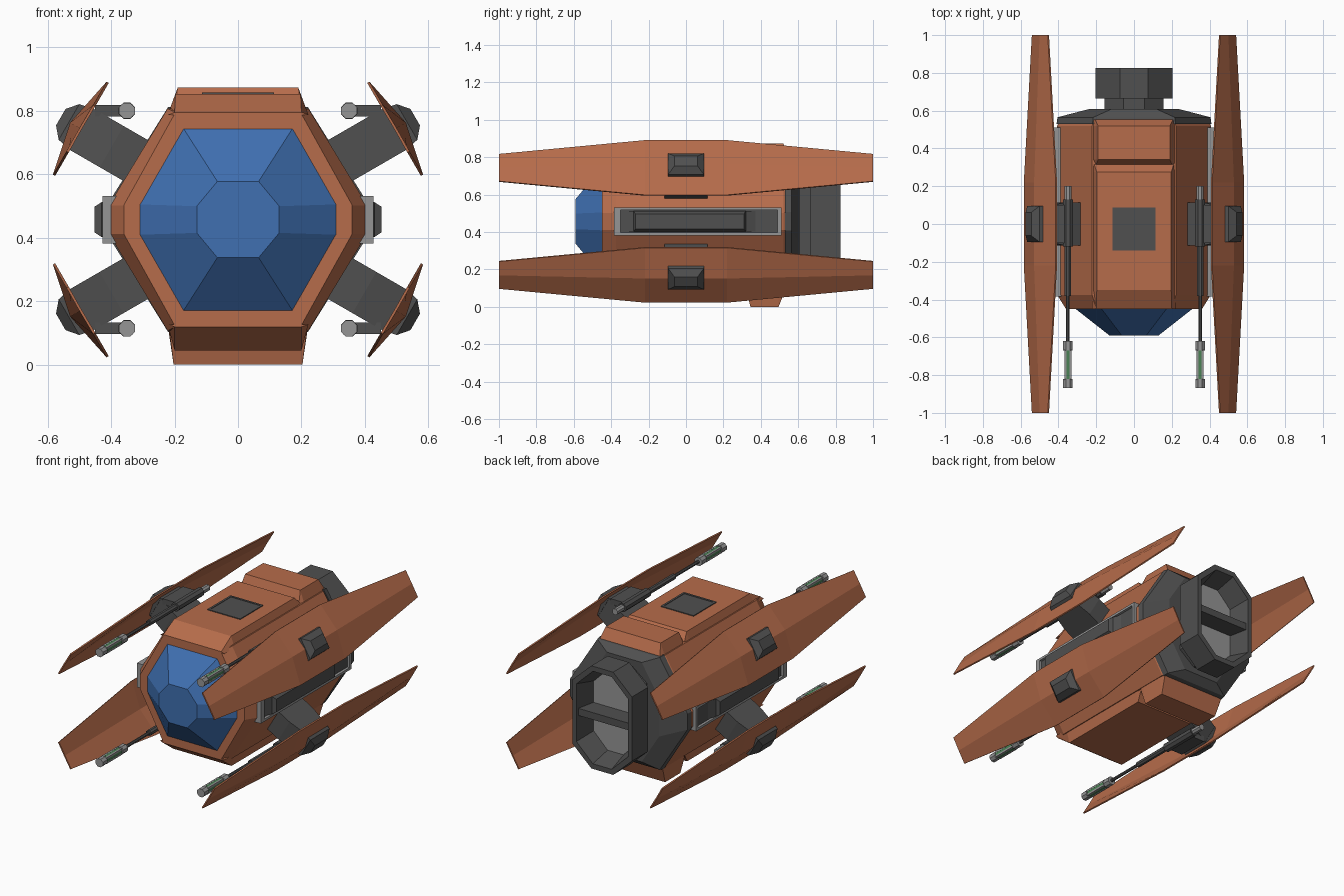
import bpy, bmesh, math
from mathutils import Vector

if "Cube" in bpy.data.objects:
    bpy.data.objects.remove(bpy.data.objects["Cube"])

CZ = 0.457  # height of the ship's axis


def material(name, rgb):
    m = bpy.data.materials.new(name)
    m.diffuse_color = (*rgb, 1)
    m.use_nodes = True
    m.node_tree.nodes["Principled BSDF"].inputs["Base Color"].default_value = m.diffuse_color
    return m


ORANGE = material("orange_paint", (0.47, 0.15, 0.07))
BLUE = material("blue_glass", (0.05, 0.16, 0.44))
DARK = material("dark_metal", (0.08, 0.08, 0.08))
LIGHT = material("light_metal", (0.3, 0.3, 0.3))
GREEN = material("green_core", (0.07, 0.22, 0.09))


def loft(name, rings, mat, sx=1, sz=1, closed=False):
    """Skin a list of point rings; sx, sz mirror about the ship's axis."""
    bm = bmesh.new()
    vs = [[bm.verts.new((sx * x, y, CZ + sz * z)) for x, y, z in r] for r in rings]
    pairs = list(zip(vs, vs[1:])) + ([(vs[-1], vs[0])] if closed else [])
    for a, b in pairs:
        n = len(a)
        for i in range(n):
            j = (i + 1) % n
            bm.faces.new((a[i], a[j], b[j], b[i]))
    if not closed:
        bm.faces.new(vs[0])
        bm.faces.new(vs[-1])
    bmesh.ops.recalc_face_normals(bm, faces=bm.faces[:])
    me = bpy.data.meshes.new(name)
    bm.to_mesh(me)
    bm.free()
    me.materials.append(mat)
    ob = bpy.data.objects.new(name, me)
    bpy.context.collection.objects.link(ob)
    return ob


def octo(y, x, z, cx, cz):
    """Tall octagon in the xz plane: half sizes x, z and corner positions cx, cz."""
    q = [(cx, z), (x, cz), (x, -cz), (cx, -z)]
    return [(a, y, b) for a, b in q] + [(-a, y, b) for a, b in reversed(q)]


def box(name, x0, x1, y0, y1, z0, z1, mat, sx=1, sz=1):
    rings = [[(x0, y, z0), (x1, y, z0), (x1, y, z1), (x0, y, z1)] for y in (y0, y1)]
    return loft(name, rings, mat, sx, sz)


def tube(name, stations, x, z, mat, sx, sz, n=8):
    """Turned part along y from (y, radius) stations."""
    rings = [[(x + r * math.cos((i + .5) * math.tau / n), y,
               z + r * math.sin((i + .5) * math.tau / n)) for i in range(n)]
             for y, r in stations]
    return loft(name, rings, mat, sx, sz)


def radial(r, t, y):
    """Point on the 30 degree wing axis: r outward, t across."""
    c, s = math.cos(math.radians(30)), math.sin(math.radians(30))
    return (r * c - t * s, y, r * s + t * c)


def radial_block(name, stations, mat, sx, sz):
    """Block along the wing axis from (r, half y, half t) stations."""
    rings = [[radial(r, -t, -h), radial(r, -t, h), radial(r, t, h), radial(r, t, -h)]
             for r, h, t in stations]
    return loft(name, rings, mat, sx, sz)


# hull with bevelled ends
loft("hull", [octo(-.45, .36, .338, .197, .045), octo(-.375, .407, .35, .222, .045),
              octo(.52, .407, .35, .222, .045), octo(.55, .39, .335, .21, .045)], ORANGE)

# cockpit glass
loft("canopy", [octo(-.445, .315, .292, .175, .048),
                octo(-.59, .13, .12, .065, .042)], BLUE)


# raised slabs on roof and belly, rear roof block, belly skid
def slab(name, stations, sz):
    rings = [[(-.222, y, .33), (.222, y, .33), (x, y, z), (-x, y, z)] for y, x, z in stations]
    loft(name, rings, ORANGE, 1, sz)


slab("roof_slab", [(-.45, .2, .338), (-.35, .197, .396), (.275, .197, .396), (.315, .21, .352)], 1)
slab("belly_slab", [(-.45, .2, .338), (-.35, .2, .412), (.275, .2, .412), (.315, .21, .352)], -1)
slab("rear_roof_block", [(.315, .2, .352), (.342, .19, .416), (.52, .19, .416), (.56, .21, .34)], 1)
slab("rear_belly_skid", [(.32, .215, .36), (.345, .203, .457), (.495, .203, .457), (.54, .215, .345)], -1)

# roof hatch: bevelled rim and panel
def rect(w, y0, y1, z):
    return [(-w, y0, z), (w, y0, z), (w, y1, z), (-w, y1, z)]


loft("hatch_rim", [rect(.113, -.14, .087, .39), rect(.113, -.14, .087, .401),
                   rect(.1, -.127, .074, .401), rect(.1, -.127, .074, .39)], DARK, closed=True)
loft("hatch_panel", [rect(.1, -.127, .074, .38), rect(.1, -.127, .074, .398)], DARK)

# rear collar, neck and hollow engine
loft("rear_collar", [octo(.53, .41, .355, .22, .05), octo(.565, .405, .35, .215, .05),
                     octo(.608, .24, .31, .12, .12)], DARK)
loft("engine_neck", [octo(.6, .157, .27, .055, .19), octo(.67, .157, .27, .055, .19)], DARK)
loft("engine_shell", [octo(.665, .205, .32, .075, .2), octo(.825, .205, .32, .075, .2),
                      octo(.825, .178, .288, .065, .18), octo(.69, .15, .25, .055, .155)], DARK)
loft("engine_glow_plate", [octo(.685, .15, .25, .055, .155),
                           octo(.695, .15, .25, .055, .155)], LIGHT)
box("engine_crossbar", -.175, .175, .69, .81, -.022, .022, DARK)


def side_rect(x, y0, y1, h):
    return [(x, y0, -h), (x, y1, -h), (x, y1, h), (x, y0, h)]


for sx, side in ((1, "right"), (-1, "left")):
    # side frame, its recessed panel and the tapered pod
    loft(f"{side}_side_frame", [side_rect(.38, -.385, .51, .075), side_rect(.427, -.385, .51, .075),
                                side_rect(.427, -.35, .49, .06), side_rect(.38, -.35, .49, .06)],
         LIGHT, sx, closed=True)
    loft(f"{side}_side_panel", [side_rect(.38, -.352, .492, .062),
                                side_rect(.411, -.352, .492, .062)], DARK, sx)
    loft(f"{side}_side_pod", [side_rect(.40, -.345, .40, .055), side_rect(.43, -.28, .32, .055),
                              side_rect(.453, -.27, .31, .04)], DARK, sx)

    for sz, level in ((1, "upper"), (-1, "lower")):
        n = f"{level}_{side}"
        # folded wing blade
        rings = []
        for y, t, fold in ((-1, .084, .001), (-.22, .169, .035), (.22, .169, .035), (1, .084, .001)):
            rings.append([radial(.576, t, y), radial(.576 + fold, 0, y), radial(.576, -t, y),
                          radial(.568, -t, y), radial(.568 + fold, 0, y), radial(.568, t, y)])
        loft(f"{n}_wing", rings, ORANGE, sx, sz)
        # strut to the hull and outer cap
        radial_block(f"{n}_strut", [(.33, .115, .075), (.46, .115, .075), (.595, .09, .075)],
                     DARK, sx, sz)
        radial_block(f"{n}_wing_cap", [(.58, .095, .072), (.615, .095, .065), (.645, .062, .03)],
                     DARK, sx, sz)
        # gun: bracket, body, stepped barrel
        gx, gz = .35, .343
        box(f"{n}_gun_bracket", gx, .45, -.1, .1, gz - .018, gz + .018, DARK, sx, sz)
        tube(f"{n}_gun_body", [(-.12, .028), (.13, .028)], gx, gz, DARK, sx, sz)
        tube(f"{n}_gun_tail", [(.12, .02), (.2, .02)], gx, gz, LIGHT, sx, sz)
        tube(f"{n}_gun_barrel", [(-.11, .018), (-.38, .018), (-.38, .01), (-.64, .01)],
             gx, gz, DARK, sx, sz)
        # muzzle: two collars, green core and bars
        tube(f"{n}_muzzle_rear_collar", [(-.62, .027), (-.67, .027)], gx, gz, LIGHT, sx, sz)
        tube(f"{n}_muzzle_front_collar", [(-.82, .027), (-.867, .027)], gx, gz, LIGHT, sx, sz)
        tube(f"{n}_muzzle_core", [(-.665, .02), (-.825, .02)], gx, gz, GREEN, sx, sz)
        for i in range(4):
            a = (i + .5) * math.tau / 4
            tube(f"{n}_muzzle_bar_{i + 1}", [(-.665, .008), (-.825, .008)],
                 gx + .019 * math.cos(a), gz + .019 * math.sin(a), LIGHT, sx, sz, 4)
